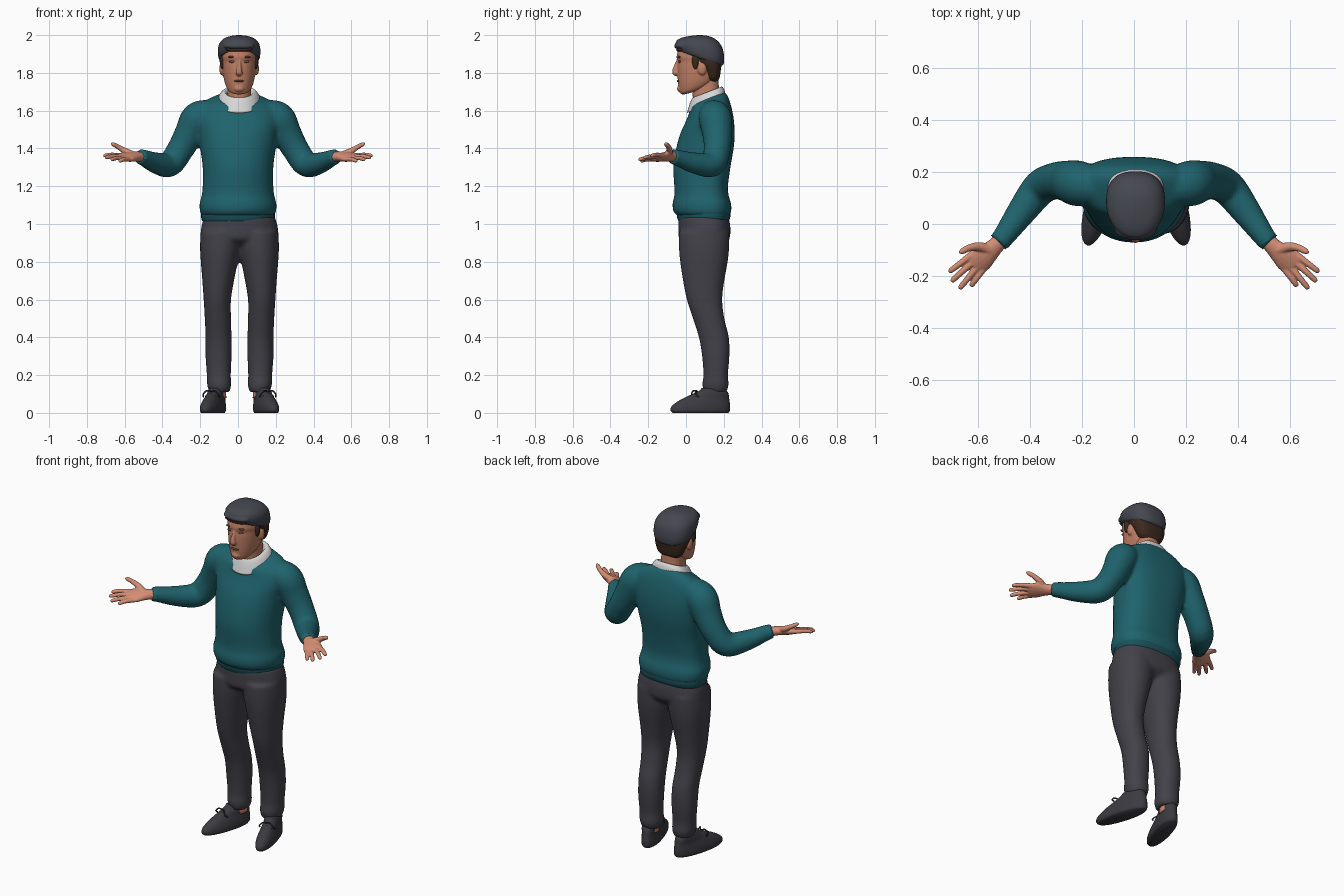
import bpy, bmesh, math
from mathutils import Vector, Matrix


def material(name, r, g, b):
    m = bpy.data.materials.new(name)
    m.diffuse_color = (r, g, b, 1)
    return m


TEAL = material("teal knit", 0.014, 0.125, 0.152)
HEM = material("dark teal hem", 0.010, 0.085, 0.105)
GREY = material("charcoal trousers", 0.056, 0.054, 0.068)
SHOE = material("shoe grey", 0.043, 0.043, 0.053)
CAP = material("cap grey", 0.060, 0.064, 0.080)
SKIN = material("hand skin", 0.66, 0.27, 0.175)
FACE = material("face skin", 0.53, 0.215, 0.13)
SHADE = material("brow brown", 0.20, 0.075, 0.045)
HAIR = material("dark brown hair", 0.045, 0.022, 0.014)
WHITE = material("white collar", 0.68, 0.68, 0.68)


def spline(rows, steps):
    """Catmull-Rom interpolation through rows of equal-length tuples."""
    out, n = [], len(rows)
    for i in range(n - 1):
        a, b, c, d = rows[max(i - 1, 0)], rows[i], rows[i + 1], rows[min(i + 2, n - 1)]
        for s in range(steps):
            t = s / steps
            out.append(tuple(0.5 * (2 * q + (r - p) * t + (2 * p - 5 * q + 4 * r - u) * t * t
                                    + (3 * q - p - 3 * r + u) * t ** 3)
                             for p, q, r, u in zip(a, b, c, d)))
    out.append(tuple(rows[-1]))
    return out


def skin_rings(bm, rings):
    vs = [[bm.verts.new(p) for p in ring] for ring in rings]
    n = len(vs[0])
    for a, b in zip(vs, vs[1:]):
        for i in range(n):
            bm.faces.new((a[i], a[(i + 1) % n], b[(i + 1) % n], b[i]))
    bm.faces.new(vs[0][::-1])
    bm.faces.new(vs[-1])


def loft(bm, rows, sides=32, steps=4, back=2.5, mid=0.55, side=1):
    """Horizontal rings: (z, y front, y back, x min, x max, slope)."""
    rings = []
    for z, yf, yb, x0, x1, slope in spline(rows, steps):
        yc, xc, hw = yf + mid * (yb - yf), (x0 + x1) / 2, (x1 - x0) / 2
        ring = []
        for i in range(sides):
            a = 2 * math.pi * i / sides
            c, s = math.cos(a), math.sin(a)
            e = 2 / back if s > 0 else 2 / 2.1
            x = xc + hw * math.copysign(abs(c) ** e, c)
            dy = (yb - yc if s > 0 else yc - yf) * math.copysign(abs(s) ** e, s)
            ring.append((x * side, yc + dy, z + slope * dy))
        rings.append(ring)
    skin_rings(bm, rings)


def sym(rows, xc=0.0):
    """Rows (z, yf, yb, half width, slope) centred on xc."""
    return [(z, f, b, xc - w, xc + w, s) for z, f, b, w, s in rows]


def tube(bm, pts, up, side=1, sides=16, steps=4):
    """Tube along points (x, y, z, half width, half thickness)."""
    pts = spline(pts, steps)
    up = Vector(up)
    rings = []
    for i, p in enumerate(pts):
        t = (Vector(pts[min(i + 1, len(pts) - 1)][:3]) - Vector(pts[max(i - 1, 0)][:3])).normalized()
        u = t.cross(up).normalized()
        v = u.cross(t)
        ring = []
        for k in range(sides):
            a = 2 * math.pi * k / sides
            q = Vector(p[:3]) + u * p[3] * math.cos(a) + v * p[4] * math.sin(a)
            ring.append((q.x * side, q.y, q.z))
        rings.append(ring)
    skin_rings(bm, rings)


def ball(bm, centre, scale):
    bmesh.ops.create_uvsphere(bm, u_segments=20, v_segments=12, radius=1,
                              matrix=Matrix.Translation(centre) @ Matrix.Diagonal((*scale, 1)))


def finish(name, bm, mat, voxel=0, smooth=5):
    bmesh.ops.recalc_face_normals(bm, faces=bm.faces[:])
    me = bpy.data.meshes.new(name)
    bm.to_mesh(me)
    bm.free()
    for p in me.polygons:
        p.use_smooth = True
    me.materials.append(mat)
    ob = bpy.data.objects.new(name, me)
    bpy.context.collection.objects.link(ob)
    if voxel:  # fuse overlapping solids into one soft skin
        r = ob.modifiers.new("fuse", 'REMESH')
        r.mode, r.voxel_size, r.use_smooth_shade = 'VOXEL', voxel, True
        s = ob.modifiers.new("soften", 'SMOOTH')
        s.iterations, s.factor = smooth, 0.5
    return ob


# sweater: torso and both sleeves fused
bm = bmesh.new()
loft(bm, sym([(1.045, -.05, .232, .192, 0), (1.07, -.068, .24, .202, 0), (1.11, -.071, .238, .203, 0),
              (1.15, -.062, .226, .192, 0), (1.2, -.062, .222, .187, 0), (1.3, -.067, .235, .187, 0),
              (1.4, -.052, .252, .2, 0), (1.48, -.03, .258, .212, 0), (1.55, -.005, .252, .225, .1),
              (1.61, .015, .238, .215, .2), (1.65, .02, .222, .17, .3), (1.675, .025, .2, .1, .42)]),
     sides=48, mid=0.6)
for s in (1, -1):
    tube(bm, [(.14, .14, 1.59, .07, .07), (.212, .155, 1.56, .088, .088), (.257, .165, 1.48, .079, .079),
              (.305, .165, 1.395, .071, .071), (.362, .138, 1.317, .068, .068), (.43, .05, 1.322, .057, .057),
              (.50, -.047, 1.351, .043, .043), (.522, -.073, 1.357, .041, .041)],
         (.6, .6, .5), s, 24, 5)
finish("sweater", bm, TEAL, 0.011, 4)

# ribbed hem under the sweater
bm = bmesh.new()
loft(bm, sym([(1.015, -.04, .226, .19, 0), (1.035, -.047, .234, .195, 0), (1.06, -.05, .235, .195, 0)]),
     sides=48, mid=0.6)
finish("sweater_hem", bm, HEM)

# trousers: pelvis and both legs fused
bm = bmesh.new()
OFF = 0.008
loft(bm, sym([(.885, .02, .19, .13, 0), (.92, -.035, .229, .2, 0), (.98, -.04, .235, .203, 0),
              (1.04, -.04, .225, .187, 0)], OFF), sides=40)
for s in (1, -1):
    o = OFF * s
    leg = [(.11, .095, .215, .052, .16, 0), (.15, .086, .226, .044, .172, 0), (.2, .092, .222, .046, .173, 0),
           (.3, .085, .23, .042, .18, 0), (.4, .068, .227, .042, .18, 0), (.5, .036, .203, .045, .184, 0),
           (.6, .004, .192, .045, .19, 0), (.7, -.016, .203, .029, .197, 0), (.8, -.031, .221, .009, .205, 0),
           (.88, -.038, .229, -.008, .209, 0), (.96, -.038, .23, -.01, .205, 0)]
    loft(bm, [(z, f, b, x0 + o, x1 + o, k) for z, f, b, x0, x1, k in leg], back=2.1, side=s)
finish("trousers", bm, GREY, 0.011, 4)

# shoes, laces and ankles
for s, label in ((1, "left"), (-1, "right")):
    o = OFF * s
    turn = Matrix.Translation((s * (.11 + o), .19, 0)) @ Matrix.Rotation(s * math.radians(16), 4, 'Z')
    bm = bmesh.new()
    loft(bm, sym([(0, -.27, .035, .046, 0), (.012, -.282, .043, .052, 0), (.035, -.277, .045, .052, 0),
                  (.058, -.235, .043, .048, -.05), (.08, -.18, .04, .043, -.1), (.108, -.125, .035, .042, -.1),
                  (.125, -.11, .025, .036, -.1)]), back=2.2)
    bm.transform(turn)
    finish(label + "_shoe", bm, SHOE)
    bm = bmesh.new()
    for d in (1, -1):  # bow loops
        tube(bm, [(0, -.135, .112, .004, .004), (d * .022, -.15, .118, .004, .004),
                  (d * .04, -.155, .1, .004, .004), (d * .044, -.14, .085, .004, .004)], (.1, 1, .3), 1, 8, 3)
    for k in range(3):  # crossing rows
        y, z = -.15 - .024 * k, .103 - .014 * k
        tube(bm, [(-.03, y, z - .016, .004, .004), (0, y, z, .004, .004), (.03, y, z - .016, .004, .004)],
             (0, 1, 0), 1, 8, 3)
    bm.transform(turn)
    finish(label + "_laces", bm, SHOE)
    bm = bmesh.new()
    tube(bm, [(.108 + o, .16, .08, .038, .045), (.108 + o, .157, .17, .036, .042)], (0, 1, 0), s)
    finish(label + "_ankle", bm, SKIN)

# hands, palm up, thumb on the outer rear side
UP = (-.2, -.23, 1)
fingers = [(.036, (.712, -.185, 1.362)), (.012, (.703, -.222, 1.352)),
           (-.013, (.672, -.25, 1.342)), (-.037, (.628, -.24, 1.333))]
for s, label in ((1, "left"), (-1, "right")):
    bm = bmesh.new()
    tube(bm, [(.495, -.045, 1.352, .03, .028), (.53, -.082, 1.357, .033, .026), (.56, -.11, 1.357, .042, .024),
              (.59, -.135, 1.354, .052, .021), (.62, -.16, 1.352, .046, .014)], UP, s)
    for off, tip in fingers:
        base = Vector((.605, -.148, 1.353)) + Vector((.64, .74, .28)) * off
        tip = Vector(tip)
        mid = base.lerp(tip, .55) + Vector((0, 0, .004))
        end = base.lerp(tip, .92)
        tube(bm, [(*base, .014, .013), (*mid, .012, .0115), (*end, .0105, .0095), (*tip, .004, .004)],
             UP, s, 12)
    tube(bm, [(.555, -.1, 1.365, .022, .02), (.595, -.087, 1.385, .018, .017), (.633, -.092, 1.407, .014, .013),
              (.66, -.105, 1.422, .012, .011), (.672, -.112, 1.427, .004, .004)], UP, s, 12)
    finish(label + "_hand", bm, SKIN, 0.004, 3)

# neck and collar
HX = 0.006
bm = bmesh.new()
loft(bm, sym([(1.62, .03, .18, .068, .3), (1.69, .036, .175, .063, .3), (1.77, .03, .17, .062, .2)], HX))
finish("neck", bm, FACE)
bm = bmesh.new()
loft(bm, sym([(1.64, .005, .212, .118, .42), (1.678, .018, .204, .105, .42), (1.698, .028, .194, .09, .4),
              (1.703, .036, .186, .076, .38), (1.685, .042, .176, .066, .38)], HX), mid=0.6)
finish("shirt_collar", bm, WHITE)

# head with nose and ears
bm = bmesh.new()
loft(bm, sym([(1.702, -.005, .09, .035, .3), (1.713, -.028, .12, .058, .3), (1.74, -.038, .15, .073, .22),
              (1.78, -.044, .165, .083, .1), (1.83, -.046, .17, .088, 0), (1.862, -.044, .172, .09, 0),
              (1.885, -.05, .172, .092, 0), (1.93, -.04, .17, .088, 0)], HX), sides=40)
tube(bm, [(HX, -.04, 1.872, .009, .008), (HX, -.05, 1.84, .011, .012), (HX, -.057, 1.81, .016, .016),
          (HX, -.056, 1.797, .018, .014), (HX, -.046, 1.788, .008, .006)], (0, 1, 0))
ball(bm, (HX, -.03, 1.716), (.026, .018, .018))
for s in (1, -1):
    ball(bm, (HX + s * .092, .085, 1.822), (.013, .024, .034))
finish("head", bm, FACE, 0.005, 3)

# eyes and brows
bm = bmesh.new()
for s in (1, -1):
    ball(bm, (HX + s * .034, -.034, 1.86), (.019, .007, .007))
    ball(bm, (HX + s * .036, -.036, 1.884), (.024, .009, .006))
finish("eyes_and_brows", bm, SHADE)
bm = bmesh.new()
ball(bm, (HX, -.04, 1.757), (.027, .009, .006))
finish("mouth", bm, SHADE)

# hair showing below the cap, with sideburns
bm = bmesh.new()
loft(bm, sym([(1.755, .115, .165, .055, 0), (1.775, .1, .178, .078, 0), (1.82, .08, .185, .095, 0),
              (1.86, .035, .19, .103, 0), (1.92, .01, .188, .104, 0)], HX), mid=0.5)
for s in (1, -1):
    ball(bm, (HX + s * .088, .05, 1.865), (.014, .018, .045))
ball(bm, (HX, -.03, 1.925), (.07, .022, .016))
finish("hair", bm, HAIR)

# flat cap with a short brim
bm = bmesh.new()
loft(bm, sym([(1.872, -.04, .185, .1, -.36), (1.886, -.05, .199, .11, -.36), (1.92, -.054, .202, .113, -.28),
              (1.955, -.046, .19, .105, -.15), (1.982, -.018, .158, .08, -.06), (1.996, .025, .115, .042, 0),
              (2.0, .065, .08, .006, 0)], HX), sides=40)
ball(bm, (HX, -.022, 1.943), (.083, .041, .022))
finish("flat_cap", bm, CAP, 0.006, 3)
